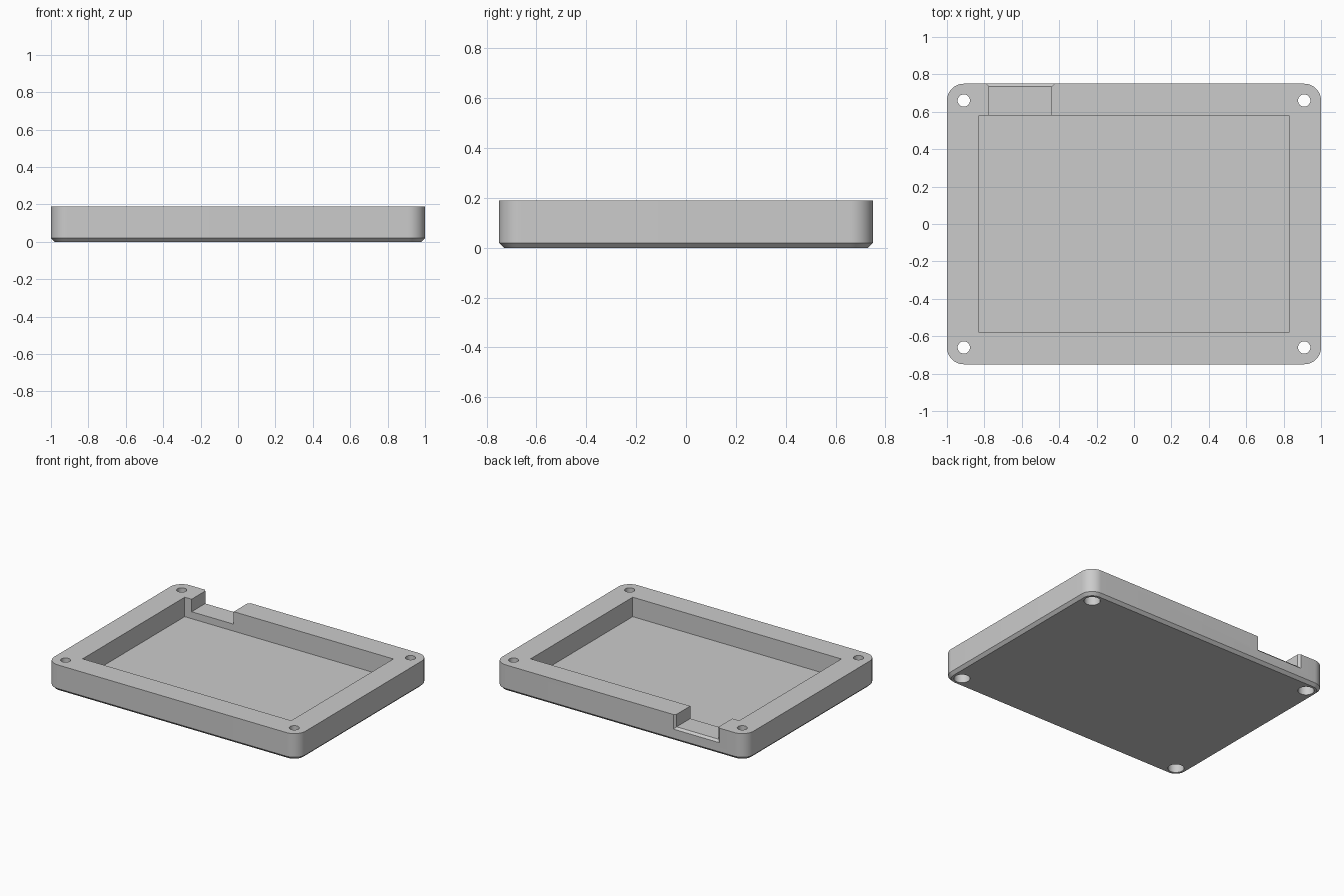
import bpy, bmesh
from math import sin, cos, pi, radians

cube = bpy.data.objects.get("Cube")
if cube:
    bpy.data.objects.remove(cube, do_unlink=True)

# Single plain grey plastic
grey = bpy.data.materials.new("plain grey")
grey.use_nodes = True
COLOUR = (0.6, 0.6, 0.6, 1)
grey.diffuse_color = COLOUR
grey.node_tree.nodes["Principled BSDF"].inputs["Base Color"].default_value = COLOUR

WIDTH, DEPTH, HEIGHT = 1.0, 0.75, 0.19   # half width, half depth, full height
RADIUS, CHAMFER = 0.09, 0.02
FLOOR, TOP = 0.05, 0.3


def loft(name, rings):
    """Closed solid through rings with equal point counts."""
    bm = bmesh.new()
    loops = [[bm.verts.new(p) for p in ring] for ring in rings]
    n = len(loops[0])
    for a, b in zip(loops, loops[1:]):
        for i in range(n):
            j = (i + 1) % n
            bm.faces.new((a[i], a[j], b[j], b[i]))
    bm.faces.new(loops[0])
    bm.faces.new(loops[-1])
    bmesh.ops.recalc_face_normals(bm, faces=bm.faces)
    mesh = bpy.data.meshes.new(name)
    bm.to_mesh(mesh)
    bm.free()
    mesh.materials.append(grey)
    obj = bpy.data.objects.new(name, mesh)
    bpy.context.collection.objects.link(obj)
    return obj


def rounded_ring(inset, z, steps=12):
    """Rounded rectangle outline, inset evenly from the case edge."""
    r = RADIUS - inset
    points = []
    for k, (sx, sy) in enumerate(((1, 1), (-1, 1), (-1, -1), (1, -1))):
        for i in range(steps + 1):
            a = pi / 2 * (k + i / steps)
            points.append((sx * (WIDTH - RADIUS) + r * cos(a),
                           sy * (DEPTH - RADIUS) + r * sin(a), z))
    return points


def circle(x, y, z, r, n=32):
    return [(x + r * cos(2 * pi * i / n), y + r * sin(2 * pi * i / n), z)
            for i in range(n)]


def box_ring(hx, hy, z):
    return [(hx, hy, z), (-hx, hy, z), (-hx, -hy, z), (hx, -hy, z)]


def notch_ring(y, flare):
    x0, x1, z = -0.775 - flare, -0.44 + flare, 0.10 - flare
    return [(x0, y, z), (x1, y, z), (x1, y, TOP), (x0, y, TOP)]


# Tray body with chamfered underside
tray = loft("tray", [rounded_ring(CHAMFER, 0), rounded_ring(0, CHAMFER),
                     rounded_ring(0, HEIGHT)])

# Pocket and flared cable notch in the back wall
cutters = [
    loft("pocket_cutter", [box_ring(0.83, 0.58, FLOOR), box_ring(0.83, 0.58, TOP)]),
    loft("notch_cutter", [notch_ring(0.5, 0), notch_ring(0.735, 0),
                          notch_ring(0.765, 0.03)]),
]

# Corner screw holes, counterbored from below
for x in (-0.91, 0.91):
    for y in (-0.66, 0.66):
        cutters.append(loft("screw_hole_cutter", [
            circle(x, y, -0.05, 0.053), circle(x, y, 0.1, 0.053),
            circle(x, y, 0.1, 0.033), circle(x, y, TOP, 0.033)]))

# Carve the tray, then discard the cutters
bpy.ops.object.select_all(action='DESELECT')
bpy.context.view_layer.objects.active = tray
tray.select_set(True)
for cutter in cutters:
    cutter.hide_render = True
    mod = tray.modifiers.new("carve", 'BOOLEAN')
    mod.operation, mod.solver, mod.object = 'DIFFERENCE', 'EXACT', cutter
    bpy.ops.object.modifier_apply(modifier=mod.name)
    bpy.data.objects.remove(cutter, do_unlink=True)

bpy.ops.object.shade_smooth_by_angle(angle=radians(30))
